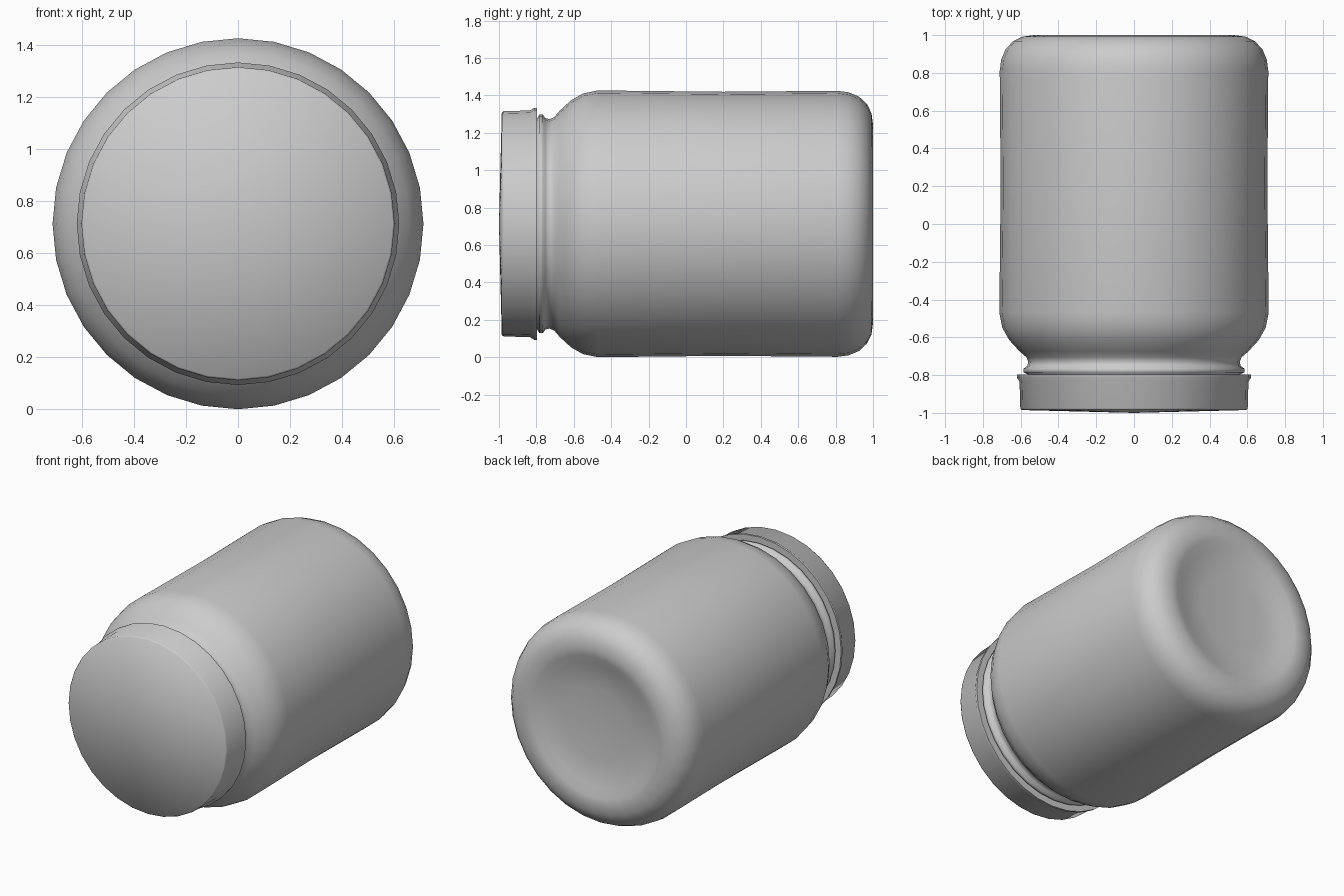
import bpy, bmesh, math

if "Cube" in bpy.data.objects:
    bpy.data.objects.remove(bpy.data.objects["Cube"])

SIDES = 32
AXIS_Z = 0.713


def lathe(name, profile, sharp_angle):
    """Revolve (radius, y) points around the jar's lengthwise axis."""
    bm = bmesh.new()
    rings = []
    for r, y in profile:
        if r == 0:
            rings.append([bm.verts.new((0, y, 0))])
        else:
            rings.append([bm.verts.new((r * math.cos(2 * math.pi * i / SIDES), y,
                                        r * math.sin(2 * math.pi * i / SIDES)))
                          for i in range(SIDES)])
    for a, b in zip(rings, rings[1:]):
        for i in range(SIDES):
            j = (i + 1) % SIDES
            if len(a) == 1:
                bm.faces.new((a[0], b[i], b[j]))
            elif len(b) == 1:
                bm.faces.new((a[i], b[0], a[j]))
            else:
                bm.faces.new((a[i], b[i], b[j], a[j]))
    bmesh.ops.recalc_face_normals(bm, faces=bm.faces)
    mesh = bpy.data.meshes.new(name)
    bm.to_mesh(mesh)
    bm.free()
    obj = bpy.data.objects.new(name, mesh)
    obj.location.z = AXIS_Z
    bpy.context.collection.objects.link(obj)
    bpy.ops.object.select_all(action='DESELECT')
    obj.select_set(True)
    bpy.context.view_layer.objects.active = obj
    bpy.ops.object.shade_smooth_by_angle(angle=math.radians(sharp_angle))
    return obj


# Jar: dished base, rounded heel, slightly waisted wall, shoulder and threaded neck
lathe("jar_body", [
    (0, 0.945), (0.25, 0.952), (0.42, 0.97), (0.48, 0.995), (0.53, 1.0),
    (0.59, 0.992), (0.64, 0.968), (0.68, 0.925), (0.703, 0.87), (0.711, 0.81),
    (0.706, 0.2), (0.713, -0.47), (0.697, -0.55), (0.66, -0.615),
    (0.605, -0.675), (0.57, -0.705), (0.56, -0.73), (0.565, -0.752),
    (0.584, -0.765), (0.584, -0.785), (0.565, -0.795), (0.56, -0.82), (0, -0.82),
], 70)

# Lid: flared lip at the back, gently domed face
lathe("jar_lid", [
    (0, -0.797), (0.6, -0.797), (0.62, -0.797), (0.62, -0.812), (0.606, -0.835),
    (0.602, -0.975), (0.595, -0.985), (0, -1.0),
], 80)
